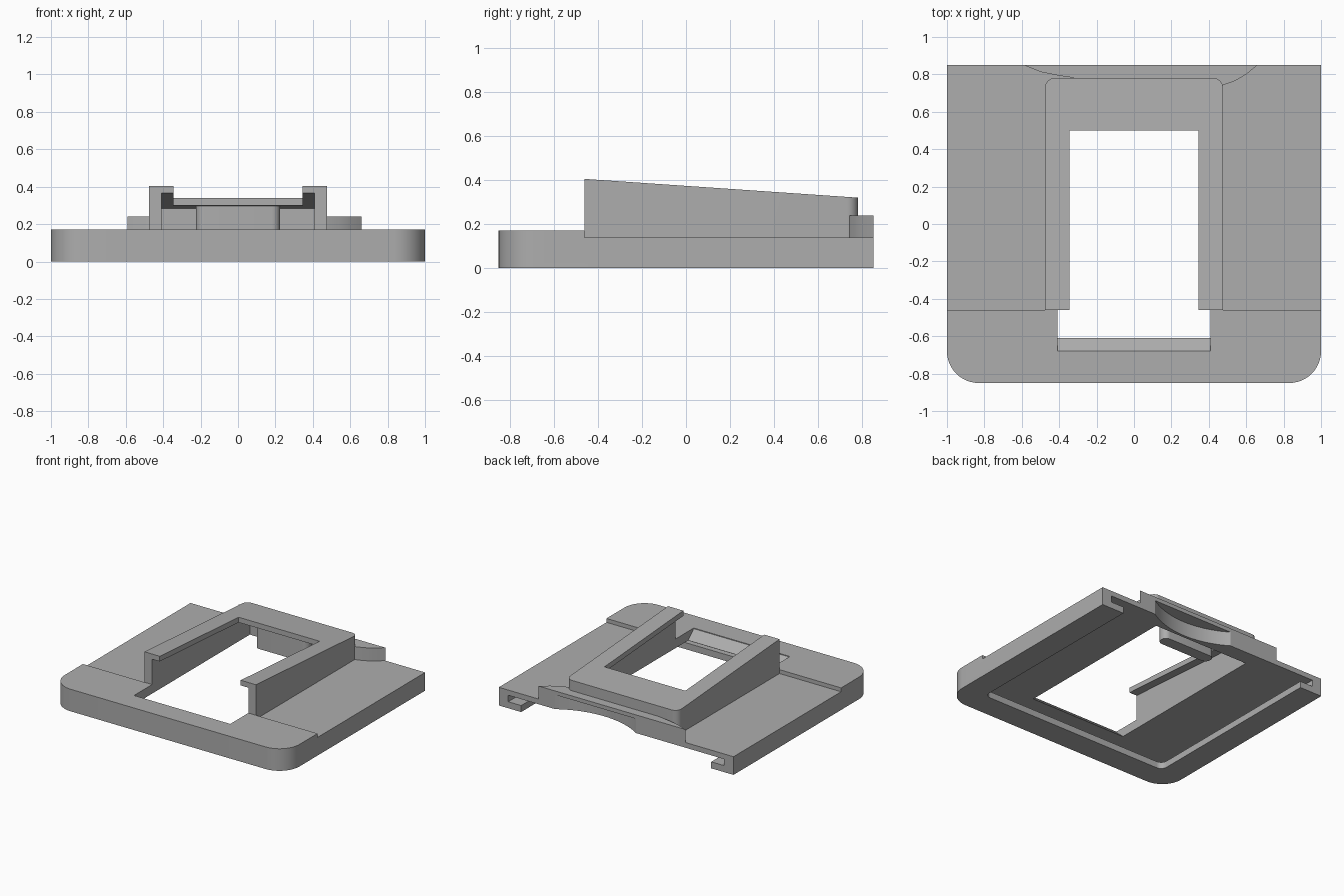
import bpy, bmesh, math

cube = bpy.data.objects.get("Cube")
if cube:
    bpy.data.objects.remove(cube, do_unlink=True)

grey = bpy.data.materials.new("mid grey")
grey.use_nodes = True
grey.diffuse_color = (0.42, 0.42, 0.42, 1)
grey.node_tree.nodes["Principled BSDF"].inputs["Base Color"].default_value = grey.diffuse_color


def prism(name, outline, bottom, top):
    """Vertical prism; top may be a height or a function of y."""
    rise = top if callable(top) else (lambda y: top)
    bm = bmesh.new()
    low = [bm.verts.new((x, y, bottom)) for x, y in outline]
    high = [bm.verts.new((x, y, rise(y))) for x, y in outline]
    bm.faces.new(low)
    bm.faces.new(high)
    for i in range(len(low)):
        j = (i + 1) % len(low)
        bm.faces.new((low[i], low[j], high[j], high[i]))
    bmesh.ops.recalc_face_normals(bm, faces=bm.faces)
    mesh = bpy.data.meshes.new(name)
    bm.to_mesh(mesh)
    bm.free()
    mesh.materials.append(grey)
    obj = bpy.data.objects.new(name, mesh)
    bpy.context.collection.objects.link(obj)
    return obj


def outline(half, front, back, r_front=0, r_back=0, steps=12):
    """Rectangle in plan, with rounded front and back corners."""
    pts = []
    corners = ((-1, front, 1, r_front, 180), (1, front, 1, r_front, 270),
               (1, back, -1, r_back, 0), (-1, back, -1, r_back, 90))
    for side, y, inward, r, start in corners:
        if r == 0:
            pts.append((side * half, y))
            continue
        for i in range(steps + 1):
            a = math.radians(start + 90 * i / steps)
            pts.append((side * (half - r) + r * math.cos(a),
                        y + inward * r + r * math.sin(a)))
    return pts


def combine(target, other, operation):
    """Apply a boolean and discard the helper object."""
    other.hide_render = True
    mod = target.modifiers.new(operation.lower(), 'BOOLEAN')
    mod.operation, mod.object, mod.solver = operation, other, 'EXACT'
    graph = bpy.context.evaluated_depsgraph_get()
    mesh = bpy.data.meshes.new_from_object(target.evaluated_get(graph))
    target.modifiers.clear()
    target.data = mesh
    bpy.data.objects.remove(other, do_unlink=True)


def roof(y):
    return 0.405 - 0.085 * (y + 0.46) / 1.24


# Base plate with the thicker front band
body = prism("mount_body", outline(1, -0.85, 0.85, r_front=0.17), 0, 0.17)
combine(body, prism("rear_step", outline(1.2, -0.46, 1), 0.14, 0.3), 'DIFFERENCE')

# Sloping raised housing and flared rear block
combine(body, prism("housing", outline(0.475, -0.46, 0.78, r_back=0.05), 0.12, roof), 'UNION')
flare = [(-0.59, 0.85), (-0.5, 0.813), (-0.4, 0.793), (-0.31, 0.78), (-0.3, 0.74),
         (0.47, 0.74), (0.54, 0.765), (0.6, 0.80), (0.66, 0.85)]
combine(body, prism("rear_block", flare, 0.12, 0.24), 'UNION')

# Underside slide channel, its narrower mouth, housing cavity and top window
combine(body, prism("channel", outline(0.92, -0.77, 1, r_front=0.08), 0.05, 0.1), 'DIFFERENCE')
combine(body, prism("channel_mouth", outline(0.81, -0.66, 1, r_front=0.05), -0.1, 0.07), 'DIFFERENCE')
combine(body, prism("cavity", outline(0.41, -0.68, 0.73), 0.06,
                    lambda y: roof(y) - 0.04), 'DIFFERENCE')
combine(body, prism("window", outline(0.345, -0.6, 0.5), 0.06, 0.6), 'DIFFERENCE')

# Curved finger scoop under the rear block
radius, scoop_y = 0.645, 1.395
scoop = [(0.175 + radius * math.cos(math.tau * i / 96),
          scoop_y + radius * math.sin(math.tau * i / 96)) for i in range(96)]
combine(body, prism("finger_scoop", scoop, -0.1, 0.21), 'DIFFERENCE')
body.name = "mount_body"

# Sloped sill at the front of the opening
sill = prism("front_sill", outline(0.41, -0.685, -0.61), 0.1,
             lambda y: 0.169 if y < -0.65 else 0.102)

# Rounded stop hanging from the rear of the housing
stop = prism("hanging_stop", outline(0.225, 0.52, 0.61, 0.044, 0.044, 8), 0.13,
             lambda y: roof(y) - 0.03)

for obj in (body, sill, stop):
    bpy.ops.object.select_all(action='DESELECT')
    obj.select_set(True)
    bpy.context.view_layer.objects.active = obj
    bpy.ops.object.shade_smooth_by_angle(angle=math.radians(25))
